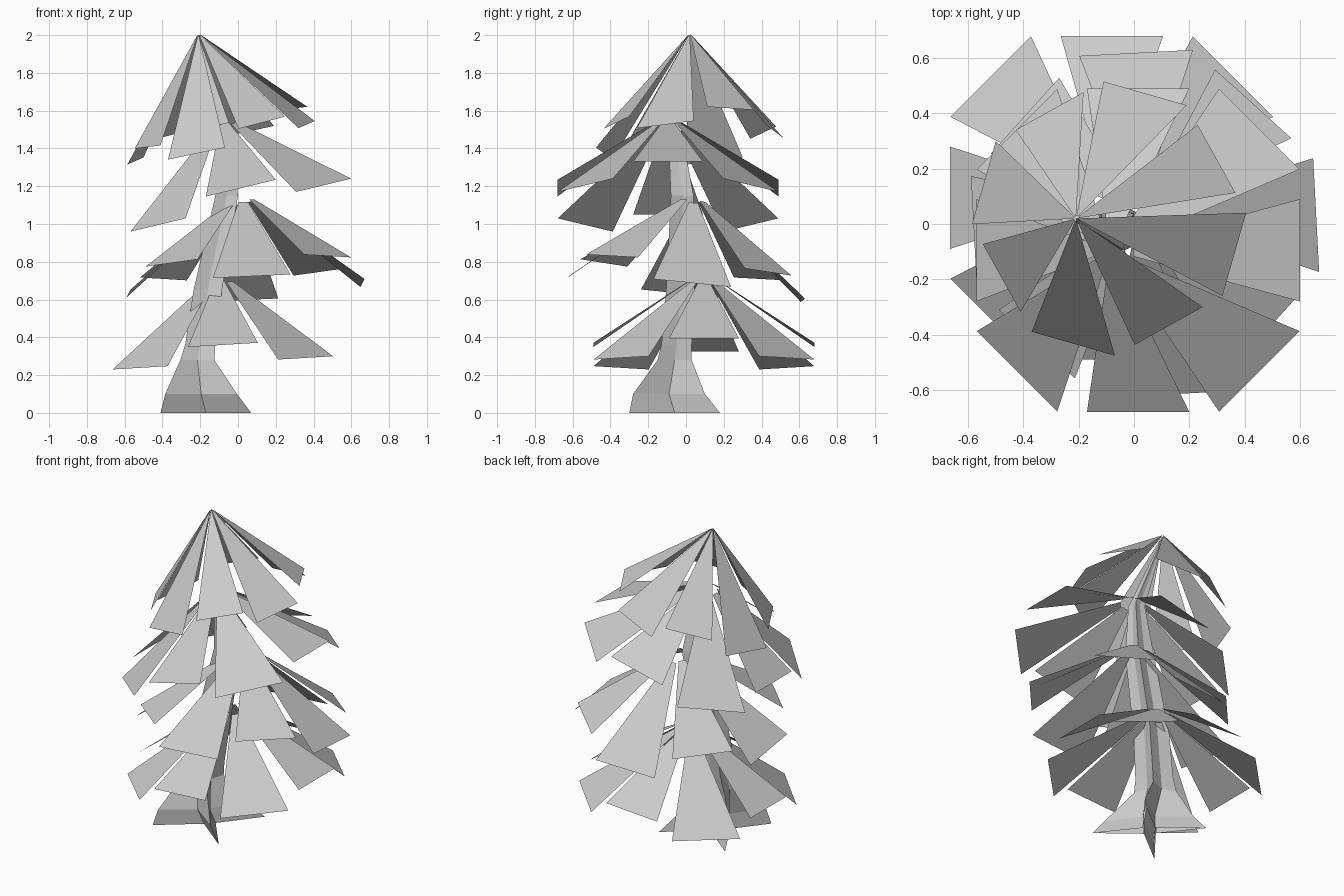
import bpy, math
from mathutils import Vector

if "Cube" in bpy.data.objects:
    bpy.data.objects.remove(bpy.data.objects["Cube"])


def make_mesh(name, verts, faces):
    mesh = bpy.data.meshes.new(name)
    mesh.from_pydata(verts, [], faces)
    mesh.update()
    obj = bpy.data.objects.new(name, mesh)
    bpy.context.collection.objects.link(obj)
    return obj


# Trunk: four-pointed star rings, flared into thin roots at the ground
# (centre x, centre y, z, corner offset, valley radius)
rings = [
    (-0.17, -0.06, 0.00, 0.24, 0.05),
    (-0.195, -0.09, 0.10, 0.19, 0.05),
    (-0.215, -0.06, 0.28, 0.09, 0.06),
    (-0.20, -0.05, 0.36, 0.08, 0.06),
    (-0.16, -0.03, 0.65, 0.075, 0.055),
    (-0.06, -0.02, 1.15, 0.06, 0.045),
    (-0.07, -0.06, 1.50, 0.035, 0.03),
    (-0.205, 0.015, 1.97, 0.006, 0.005),
]
verts, faces = [], []
for cx, cy, z, corner, valley in rings:
    for i in range(8):
        a = math.radians(45 * i)
        r = valley if i % 2 == 0 else corner * math.sqrt(2)
        verts.append((cx + r * math.cos(a), cy + r * math.sin(a), z))
for k in range(len(rings) - 1):
    for i in range(8):
        j = (i + 1) % 8
        faces.append((8 * k + i, 8 * k + j, 8 * k + 8 + j, 8 * k + 8 + i))
make_mesh("trunk", verts, faces)


# Branch tier: eight flat flared cards, alternately high and low
def branch_tier(name, apex, centre, z_high, z_low, slope, turn, scale, inner):
    apex = Vector(apex)
    verts, faces = [], []
    for i in range(8):
        a = math.radians(turn + 45 * i)
        low = i % 2
        r = (0.62 if low else 0.585) * scale
        hw = (0.206 if low else 0.185) * scale
        corners = []
        for s in (-1, 1):
            x = r * math.cos(a) - s * hw * math.sin(a)
            y = r * math.sin(a) + s * hw * math.cos(a)
            z = (z_low if low else z_high) + slope[0] * x + slope[1] * y
            corners.append(Vector((centre[0] + x, centre[1] + y, z)))
        n = len(verts)
        verts += [apex.lerp(corners[0], inner), corners[0],
                  corners[1], apex.lerp(corners[1], inner)]
        faces.append((n, n + 1, n + 2, n + 3))
    return make_mesh(name, verts, faces)


branch_tier("bottom_branches", (-0.10, 0.095, 0.75), (-0.08, 0.095),
            0.36, 0.265, (0.06, 0.0), 0, 1.0, 0.12)
branch_tier("lower_branches", (0.02, 0.04, 1.17), (0.04, 0.0),
            0.77, 0.66, (0.05, -0.10), 48, 1.0, 0.12)
branch_tier("upper_branches", (-0.085, -0.095, 1.58), (0.015, -0.095),
            1.19, 1.10, (0.24, 0.0), 0, 1.0, 0.12)
branch_tier("top_branches", (-0.21, 0.02, 2.01), (-0.09, 0.02),
            1.51, 1.43, (0.23, 0.06), 29, 0.76, 0.02)
